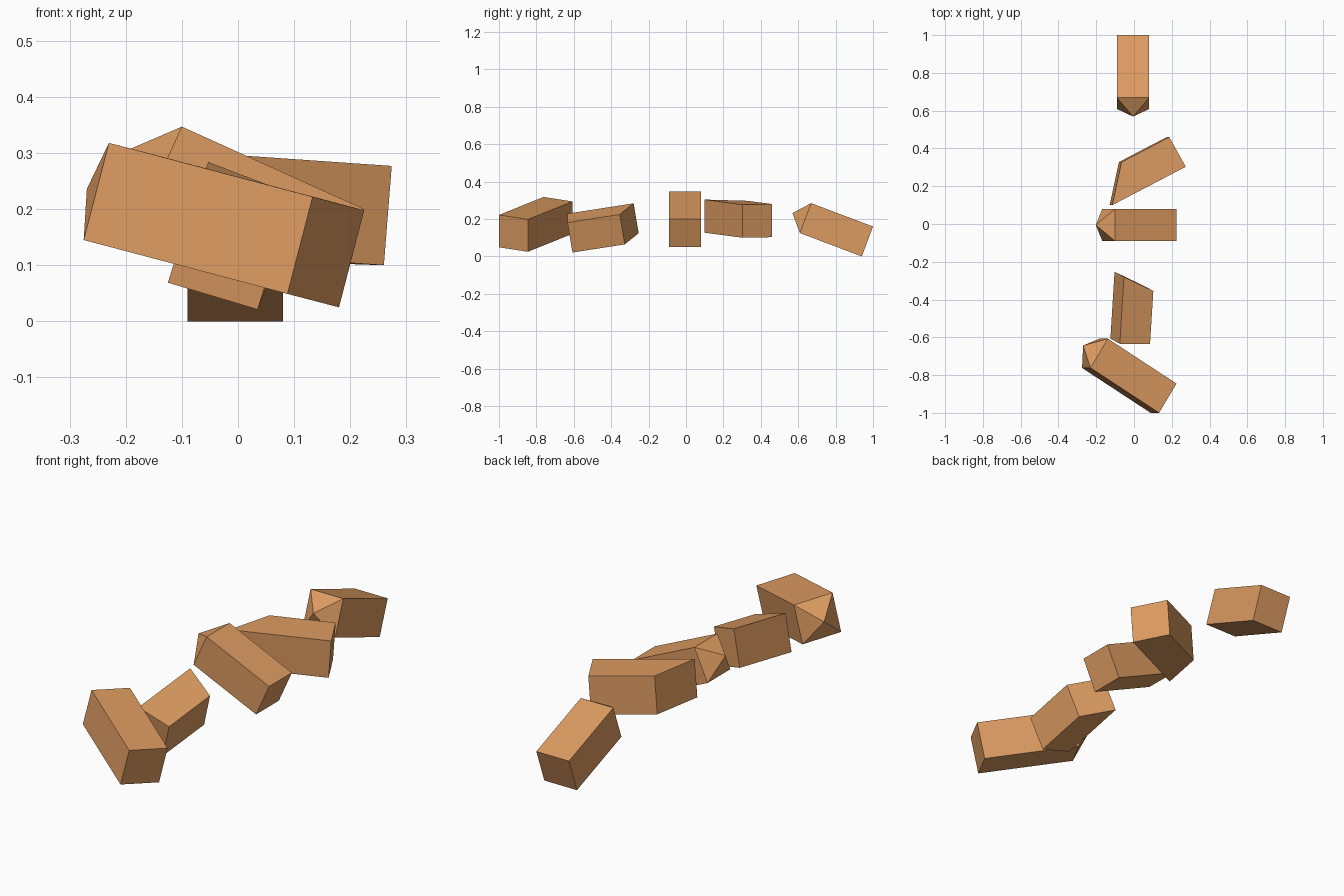
import bpy, bmesh
from mathutils import Vector as V

if "Cube" in bpy.data.objects:
    bpy.data.objects.remove(bpy.data.objects["Cube"])

wood = bpy.data.materials.new("warm tan wood")
wood.diffuse_color = (0.72, 0.33, 0.12, 1)
wood.use_nodes = True
wood.node_tree.nodes["Principled BSDF"].inputs["Base Color"].default_value = wood.diffuse_color


def plank(name, corner, length, width, down, short=1.0, tip=0.0):
    """Square block from a flat end; the other end is mitred (short < 1) or pyramid tipped."""
    o, l, w, d = V(corner), V(length), V(width), V(down)
    bm = bmesh.new()
    near = [bm.verts.new(p) for p in (o, o + w, o + w + d, o + d)]
    far = [bm.verts.new(p) for p in (o + l, o + w + l * short, o + w + d + l * short, o + d + l)]
    bm.faces.new(near)
    for i in range(4):
        j = (i + 1) % 4
        bm.faces.new((near[i], near[j], far[j], far[i]))
    if tip:
        apex = bm.verts.new(o + w / 2 + d / 2 + l + l.normalized() * tip)
        for i in range(4):
            bm.faces.new((far[i], far[(i + 1) % 4], apex))
    else:
        bm.faces.new(far)
    bmesh.ops.recalc_face_normals(bm, faces=bm.faces)
    me = bpy.data.meshes.new(name)
    bm.to_mesh(me)
    bm.free()
    me.materials.append(wood)
    bpy.context.collection.objects.link(bpy.data.objects.new(name, me))


# Row of loose wooden pieces, back to front
plank("pointed_piece_back", (-0.09, 1.0, 0.16), (0, -0.331, 0.125), (0.17, 0, 0),
      (0, -0.06, -0.16), tip=0.075)
plank("mitred_piece_back", (0.274, 0.303, 0.277), (-0.389, -0.203, 0.027),
      (-0.087, 0.157, 0.003), (-0.014, 0, -0.177), short=0.65)
plank("pointed_piece_middle", (0.225, -0.09, 0.2), (-0.325, 0, 0.147), (0, 0.17, 0),
      (-0.068, 0, -0.15), tip=0.075)
plank("mitred_piece_front", (-0.075, -0.634, 0.229), (0.022, 0.354, 0.055),
      (0.16, 0, -0.048), (-0.05, 0.027, -0.16), short=0.79)
plank("pointed_piece_front", (0.133, -1.0, 0.222), (-0.363, 0.238, 0.096),
      (0.092, 0.155, -0.024), (-0.045, 0, -0.173), tip=0.077)
